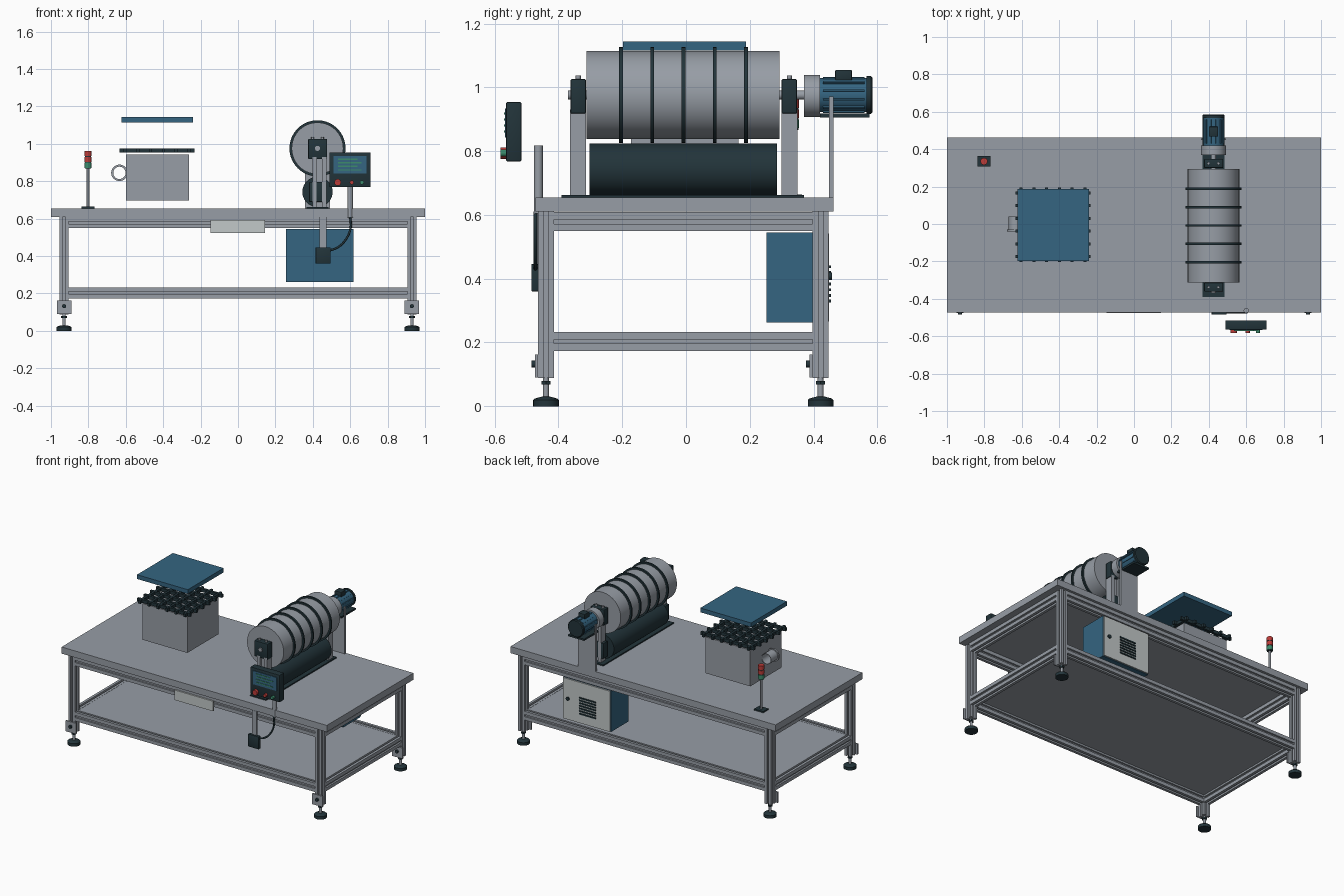
import bpy, bmesh, math
from mathutils import Vector, Matrix

if "Cube" in bpy.data.objects:
    bpy.data.objects.remove(bpy.data.objects["Cube"], do_unlink=True)


def material(name, r, g, b):
    m = bpy.data.materials.new(name)
    m.use_nodes = True
    m.diffuse_color = (r, g, b, 1)
    m.node_tree.nodes["Principled BSDF"].inputs["Base Color"].default_value = (r, g, b, 1)
    return m


STEEL = material("steel grey", 0.31, 0.34, 0.38)
BLUE = material("machine blue", 0.035, 0.13, 0.22)
DARK = material("dark slate", 0.016, 0.034, 0.042)
PALE = material("pale grey", 0.54, 0.58, 0.58)
RED = material("signal red", 0.5, 0.045, 0.04)
GREEN = material("signal green", 0.045, 0.26, 0.15)
AXES = {"x": Vector((1, 0, 0)), "y": Vector((0, 1, 0)), "z": Vector((0, 0, 1))}


def finish(name, bm, mat, smooth=False):
    bmesh.ops.recalc_face_normals(bm, faces=bm.faces)
    me = bpy.data.meshes.new(name)
    bm.to_mesh(me)
    bm.free()
    me.materials.append(mat)
    ob = bpy.data.objects.new(name, me)
    bpy.context.collection.objects.link(ob)
    if smooth:
        bpy.ops.object.select_all(action="DESELECT")
        ob.select_set(True)
        bpy.context.view_layer.objects.active = ob
        bpy.ops.object.shade_smooth_by_angle(angle=math.radians(35))
    return ob


def box(name, mat, xs, ys, zs, bevel=0):
    """Box given by its (min, max) along each axis."""
    bm = bmesh.new()
    bmesh.ops.create_cube(bm, size=1)
    for v in bm.verts:
        v.co = Vector([(a + b) / 2 + c * (b - a) for c, (a, b) in zip(v.co, (xs, ys, zs))])
    if bevel:
        bmesh.ops.bevel(bm, geom=bm.edges[:], offset=bevel, segments=2, affect="EDGES", profile=0.5)
    return finish(name, bm, mat, bevel > 0)


def lathe(name, mat, axis, centre, profile, sides=32):
    """Solid of revolution; profile is (radius, position along axis)."""
    bm = bmesh.new()
    turn = Vector((0, 0, 1)).rotation_difference(AXES[axis]).to_matrix()
    rings = []
    for r, h in profile:
        rings.append([bm.verts.new(turn @ Vector((r * math.cos(t), r * math.sin(t), h)) + Vector(centre))
                      for t in (2 * math.pi * i / sides for i in range(sides))])
    for a, b in zip(rings, rings[1:]):
        for i in range(sides):
            j = (i + 1) % sides
            bm.faces.new((a[i], a[j], b[j], b[i]))
    if profile[0] != profile[-1]:
        bm.faces.new(rings[0])
        bm.faces.new(rings[-1])
    else:
        bmesh.ops.remove_doubles(bm, verts=bm.verts, dist=1e-5)
    return finish(name, bm, mat, True)


def cyl(name, mat, axis, centre, r, lo, hi, sides=32):
    return lathe(name, mat, axis, centre, [(r, lo), (r, hi)], sides)


def extrusion(name, axis, centre, w, h, length):
    """Slotted aluminium bar: a rectangle with a groove in each face."""
    s, d = 0.007, 0.012
    a, b = w / 2, h / 2
    corner = [(a, -s), (a - d, -s), (a - d, s), (a, s), (a, b), (s, b), (s, b - d), (-s, b - d), (-s, b), (-a, b)]
    pts = corner + [(-x, -y) for x, y in corner]
    bm = bmesh.new()
    n = AXES[axis]
    v = AXES["y"] if axis == "z" else AXES["z"]
    u = v.cross(n)
    face = bm.faces.new([bm.verts.new(Vector(centre) + u * p + v * q - n * length / 2) for p, q in pts])
    ext = bmesh.ops.extrude_face_region(bm, geom=[face])["geom"]
    bmesh.ops.translate(bm, verts=[e for e in ext if isinstance(e, bmesh.types.BMVert)], vec=n * length)
    return finish(name, bm, STEEL)


# Table frame, shelf and levelling feet
LEG_X, FRONT_Y, BACK_Y = 0.93, -0.439, 0.422
MID_Y = (FRONT_Y + BACK_Y) / 2
box("table_top", STEEL, (-1, 1), (-0.472, 0.463), (0.61, 0.655))
box("lower_shelf", STEEL, (-0.91, 0.91), (-0.42, 0.4), (0.222, 0.232))
for depth, y in (("front", FRONT_Y), ("back", BACK_Y)):
    for level, z in (("upper", 0.579), ("lower", 0.203)):
        extrusion(f"{depth}_{level}_rail", "x", (0, y, z), 0.05, 0.06, 2 * LEG_X - 0.05)
    for side, x in (("left", LEG_X), ("right", -LEG_X)):
        tag = f"{depth}_{side}"
        extrusion(f"{tag}_leg", "z", (x, y, 0.349), 0.05, 0.05, 0.522)
        box(f"{tag}_foot_plate", STEEL, (x - 0.039, x + 0.039), (y - 0.034, y - 0.025), (0.09, 0.163))
        cyl(f"{tag}_plate_bolt", DARK, "y", (x, y, 0.132), 0.011, -0.046, -0.034, 12)
        cyl(f"{tag}_foot_stem", STEEL, "z", (x, y, 0), 0.009, 0.02, 0.09, 16)
        cyl(f"{tag}_foot_nut", DARK, "z", (x, y, 0), 0.016, 0.068, 0.079, 6)
        lathe(f"{tag}_foot", DARK, "z", (x, y, 0), [(0.04, 0), (0.04, 0.02), (0.036, 0.024), (0.014, 0.03)])
for side, x in (("left", LEG_X), ("right", -LEG_X)):
    for level, z in (("upper", 0.579), ("lower", 0.203)):
        extrusion(f"{side}_{level}_rail", "y", (x, MID_Y, z), 0.05, 0.06, BACK_Y - FRONT_Y - 0.05)
box("front_plate", PALE, (-0.147, 0.144), (-0.476, -0.466), (0.524, 0.592))

# Hopper box with side port, grate and raised lid
box("hopper_box", STEEL, (-0.6, -0.262), (-0.172, 0.165), (0.697, 0.944))
lathe("hopper_port", STEEL, "y", (-0.634, 0, 0.845),
      [(0.033, -0.04), (0.044, -0.04), (0.044, -0.03), (0.036, -0.03), (0.036, 0.04), (0.033, 0.04), (0.033, -0.04)])
for i in range(6):
    t = (i - 2.5) * 0.068
    cx, cy = -0.433, -0.004
    box(f"grate_long_bar_{i}", DARK, (cx - 0.2, cx + 0.2), (cy + t - 0.008, cy + t + 0.008), (0.954, 0.976))
    box(f"grate_cross_bar_{i}", DARK, (cx + t - 0.008, cx + t + 0.008), (cy - 0.198, cy + 0.198), (0.953, 0.975))
box("hopper_lid", BLUE, (-0.623, -0.24), (-0.198, 0.188), (1.115, 1.144))

# Signal tower
TX, TY = -0.802, 0.335
box("tower_base", DARK, (TX - 0.035, TX + 0.035), (TY - 0.028, TY + 0.028), (0.655, 0.664))
cyl("tower_pole", STEEL, "z", (TX, TY, 0), 0.007, 0.66, 0.87, 16)
for name, mat, z in (("green", GREEN, 0.872), ("middle_red", RED, 0.904), ("top_red", RED, 0.936)):
    cyl(f"tower_{name}_lamp", mat, "z", (TX, TY, z), 0.019, 0, 0.027, 24)
    cyl(f"tower_{name}_collar", DARK, "z", (TX, TY, z), 0.017, -0.005, 0, 24)

# Drum with bands, lower roller and their bearing stands
DX, DZ = 0.425, 0.976
cyl("drum", STEEL, "y", (DX, 0, DZ), 0.138, -0.312, 0.293, 64)
for i in range(5):
    y = -0.204 + 0.098 * i
    cyl(f"drum_band_{i}", DARK, "y", (DX, y, DZ), 0.15, -0.006, 0.006, 64)
cyl("lower_roller", DARK, "y", (DX, 0, 0.743), 0.081, -0.303, 0.285, 48)
box("stand_base", DARK, (DX - 0.06, DX + 0.06), (-0.39, 0.37), (0.655, 0.663))
cyl("drum_shaft", STEEL, "y", (DX, 0, DZ), 0.014, -0.37, 0.38, 20)
for end, y in (("front", -0.338), ("back", 0.324)):
    for side in (-1, 1):
        tag = f"{end}_{'left' if side > 0 else 'right'}"
        x = DX + 0.01 + side * 0.026
        box(f"{tag}_stand_post", STEEL, (x - 0.012, x + 0.012), (y - 0.025, y + 0.025), (0.66, 0.93))
        cyl(f"{tag}_cap_bolt", STEEL, "z", (DX + side * 0.026, y, 0), 0.008, 1.02, 1.037, 12)
    box(f"{end}_stand_web", STEEL, (DX - 0.01, DX + 0.03), (y - 0.012, y + 0.012), (0.66, 0.93))
    box(f"{end}_drum_bearing", DARK, (DX - 0.05, DX + 0.052), (y - 0.024, y + 0.024), (0.918, 1.026), 0.004)
    box(f"{end}_roller_bearing", DARK, (DX - 0.045, DX + 0.047), (y - 0.024, y + 0.024), (0.69, 0.796), 0.004)

# Drive motor and its bracket
cyl("gearbox", STEEL, "y", (DX, 0, DZ - 0.003), 0.066, 0.37, 0.42, 40)
cyl("motor_body", BLUE, "y", (DX, 0, DZ), 0.053, 0.42, 0.566, 40)
for i in range(12):
    t = math.tau * (i + 0.5) / 12
    fin = box(f"motor_fin_{i}", BLUE, (0.05, 0.058), (0.43, 0.56), (-0.003, 0.003))
    fin.matrix_world = Matrix.Translation((DX, 0, DZ)) @ Matrix.Rotation(t, 4, "Y")
lathe("motor_fan_cover", DARK, "y", (DX, 0, DZ), [(0.059, 0.566), (0.059, 0.58), (0.054, 0.585)], 40)
box("motor_terminal_box", DARK, (DX - 0.025, DX + 0.025), (0.468, 0.52), (1.02, 1.055), 0.003)
box("motor_platform", DARK, (DX - 0.06, DX + 0.06), (0.42, 0.576), (0.906, 0.918))
box("motor_bracket", STEEL, (DX - 0.06, DX + 0.06), (0.448, 0.463), (0.655, 0.908))
for side in (-1, 1):
    x = DX + side * 0.062
    box(f"motor_bracket_ear_{'left' if side > 0 else 'right'}", STEEL, (x - 0.004, x + 0.004), (0.448, 0.463), (0.655, 0.972))

# Control panel with screen, buttons and pole
box("panel_case", DARK, (0.488, 0.709), (-0.564, -0.516), (0.768, 0.954), 0.004)
box("panel_screen", BLUE, (0.51, 0.688), (-0.568, -0.563), (0.842, 0.934))
for i in range(4):
    z = 0.858 + i * 0.019
    box(f"screen_line_{i}", GREEN, (0.535, 0.66 - 0.02 * (i % 2)), (-0.571, -0.567), (z, z + 0.006))
for name, mat, x, r in (("stop", RED, 0.533, 0.018), ("reset", RED, 0.608, 0.011), ("start", GREEN, 0.662, 0.011)):
    cyl(f"{name}_button", mat, "y", (x, -0.564, 0.794), r, -0.018, 0, 24)
cyl("panel_pole", STEEL, "z", (0.6, -0.463, 0), 0.014, 0.605, 0.818, 24)

# Foot switch box on its hanger, joined to the pole by a cable
box("switch_hanger", STEEL, (0.436, 0.473), (-0.474, -0.464), (0.44, 0.61))
box("switch_box", DARK, (0.415, 0.495), (-0.485, -0.462), (0.36, 0.446), 0.003)
curve = bpy.data.curves.new("switch_cable", "CURVE")
curve.dimensions = "3D"
curve.bevel_depth = 0.006
curve.bevel_resolution = 2
path = [(0.6, 0.61), (0.602, 0.55), (0.57, 0.48), (0.53, 0.445), (0.49, 0.43)]
spline = curve.splines.new("BEZIER")
spline.bezier_points.add(len(path) - 1)
for p, (x, z) in zip(spline.bezier_points, path):
    p.co = (x, -0.472, z)
    p.handle_left_type = p.handle_right_type = "AUTO"
curve.materials.append(DARK)
bpy.context.collection.objects.link(bpy.data.objects.new("switch_cable", curve))

# Electrical cabinet under the table, door at the back
box("cabinet_body", BLUE, (0.257, 0.617), (0.252, 0.44), (0.262, 0.545))
box("cabinet_door", PALE, (0.26, 0.614), (0.44, 0.449), (0.265, 0.542))
for i in range(7):
    z = 0.325 + i * 0.018
    box(f"cabinet_vent_{i}", DARK, (0.365, 0.49), (0.447, 0.455), (z, z + 0.009))
cyl("cabinet_lock", DARK, "y", (0.575, 0, 0.408), 0.012, 0.446, 0.458, 16)
